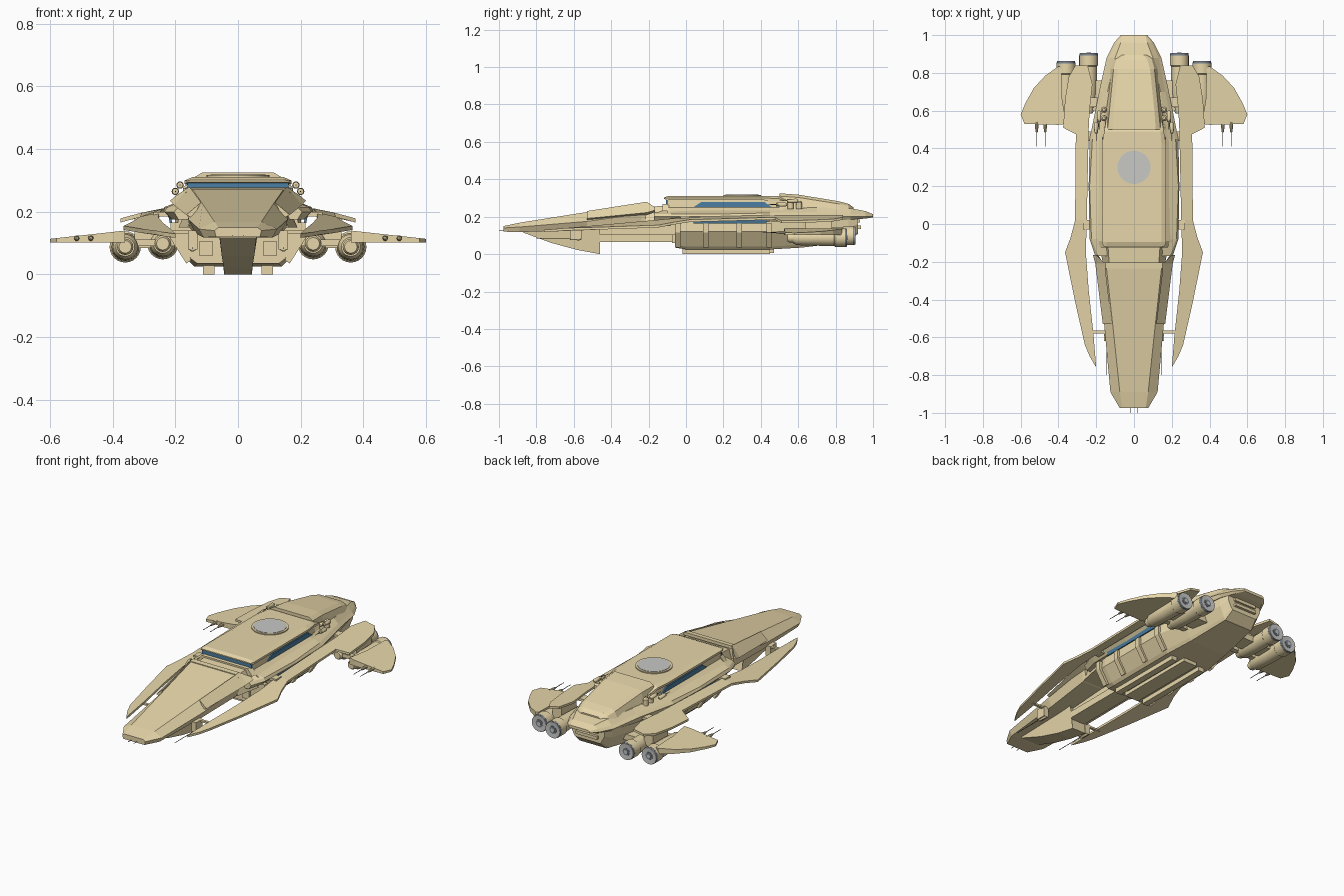
import bpy, bmesh, math
from mathutils import Vector


def material(name, rgb):
    m = bpy.data.materials.new(name)
    m.diffuse_color = (*rgb, 1)
    return m


TAN = material("tan hull", (0.84, 0.71, 0.42))
DARK = material("dark gunmetal", (0.09, 0.085, 0.075))
BLUE = material("window blue", (0.07, 0.21, 0.36))
GREY = material("light grey", (0.58, 0.58, 0.56))
STEEL = material("engine steel", (0.19, 0.23, 0.29))


def finish(name, bm, mat, mirror=False, smooth=False):
    bmesh.ops.remove_doubles(bm, verts=bm.verts, dist=1e-5)
    bmesh.ops.recalc_face_normals(bm, faces=bm.faces)
    me = bpy.data.meshes.new(name)
    bm.to_mesh(me)
    bm.free()
    me.materials.append(mat)
    ob = bpy.data.objects.new(name, me)
    bpy.context.collection.objects.link(ob)
    if mirror:
        ob.modifiers.new("mirror", "MIRROR").use_mirror_merge = False
    if smooth:
        bpy.context.view_layer.objects.active = ob
        ob.select_set(True)
        bpy.ops.object.shade_smooth_by_angle(angle=math.radians(35))
        ob.select_set(False)
    return ob


def skin(name, rings, mat, mirror=False, smooth=False, caps=True):
    """Join rings of 3D points into a closed skin."""
    bm = bmesh.new()
    vs = [[bm.verts.new(p) for p in r] for r in rings]
    n = len(vs[0])
    for a, b in zip(vs, vs[1:]):
        for i in range(n):
            j = (i + 1) % n
            bm.faces.new((a[i], a[j], b[j], b[i]))
    if caps:
        bm.faces.new(vs[0])
        bm.faces.new(vs[-1])
    return finish(name, bm, mat, mirror, smooth)


def hull(name, sections, mat=TAN):
    """Symmetric loft: each section is (y, [(half width, z) from top to bottom])."""
    return skin(name, [[(x, y, z) for x, z in s] + [(-x, y, z) for x, z in reversed(s)]
                       for y, s in sections], mat)


def slab(name, outline, top, bottom, mat=TAN):
    """Mirrored plan outline between two height rules."""
    return skin(name, [[(x, y, f(x, y)) for x, y in outline] for f in (bottom, top)], mat, True)


def box(name, x, y, z, mat=TAN, mirror=True):
    ring = lambda k: [(x[0], y[0], k), (x[1], y[0], k), (x[1], y[1], k), (x[0], y[1], k)]
    return skin(name, [ring(z[0]), ring(z[1])], mat, mirror)


def lathe(name, x, z, profile, mat=TAN, n=24):
    """Mirrored round part along y from (y, radius) pairs."""
    return skin(name, [[(x + r * math.cos(2 * math.pi * i / n), y,
                         z + r * math.sin(2 * math.pi * i / n)) for i in range(n)]
                       for y, r in profile], mat, True, True)


def plate(name, corners, thick, mat):
    """Thin mirrored plate standing off a face."""
    c = [Vector(p) for p in corners]
    nrm = (c[1] - c[0]).cross(c[2] - c[0]).normalized()
    return skin(name, [[p - nrm * thick for p in c], [p + nrm * thick for p in c]], mat, True)


# Upper hull and tail
hull("upper_hull", [
    (-0.17, [(0.13, 0.225), (0.19, 0.215), (0.205, 0.2), (0.19, 0.175)]),
    (-0.08, [(0.165, 0.24), (0.225, 0.215), (0.235, 0.2), (0.21, 0.175)]),
    (0.2, [(0.17, 0.24), (0.235, 0.215), (0.24, 0.2), (0.215, 0.175)]),
    (0.45, [(0.17, 0.24), (0.22, 0.22), (0.235, 0.205), (0.21, 0.175)]),
    (0.7, [(0.14, 0.25), (0.165, 0.225), (0.185, 0.21), (0.17, 0.175)]),
    (0.88, [(0.10, 0.245), (0.13, 0.215), (0.145, 0.2), (0.13, 0.185)]),
    (0.96, [(0.07, 0.23), (0.095, 0.215), (0.105, 0.2), (0.09, 0.19)]),
    (1.0, [(0.06, 0.213), (0.065, 0.21), (0.07, 0.2), (0.06, 0.197)])])

# Cabin walls under an overhanging roof
wall = [(0.158, 0.292), (0.162, 0.25), (0.205, 0.22)]
hull("cabin_walls", [(-0.098, wall), (0.44, wall),
                     (0.50, [(0.15, 0.288), (0.155, 0.25), (0.19, 0.22)]),
                     (0.62, [(0.12, 0.265), (0.15, 0.25), (0.175, 0.22)])])
hull("cabin_roof", [
    (-0.118, [(0.145, 0.302), (0.162, 0.299), (0.162, 0.295)]),
    (-0.095, [(0.145, 0.311), (0.17, 0.300), (0.17, 0.288)]),
    (0.42, [(0.145, 0.311), (0.17, 0.300), (0.17, 0.288)]),
    (0.49, [(0.14, 0.311), (0.158, 0.297), (0.158, 0.285)]),
    (0.56, [(0.12, 0.283), (0.145, 0.277), (0.15, 0.265)])])
hull("cabin_front_sill", [(-0.125, [(0.15, 0.268), (0.18, 0.23)]),
                          (-0.09, [(0.155, 0.27), (0.19, 0.23)])])
hull("rear_fairing", [
    (0.50, [(0.115, 0.325), (0.14, 0.31), (0.15, 0.25)]),
    (0.60, [(0.108, 0.318), (0.13, 0.303), (0.145, 0.25)]),
    (0.82, [(0.085, 0.282), (0.108, 0.268), (0.125, 0.235)]),
    (0.87, [(0.07, 0.268), (0.095, 0.258), (0.11, 0.235)]),
    (0.895, [(0.05, 0.25), (0.06, 0.245), (0.08, 0.235)])])

# Windscreen and side windows, shaded by the roof edge
hull("windscreen", [(-0.106, [(0.16, 0.297), (0.164, 0.265)]),
                    (-0.097, [(0.16, 0.297), (0.164, 0.265)])], BLUE)
plate("upper_window", [(0.163, 0.04, 0.251), (0.163, 0.08, 0.278),
                       (0.163, 0.42, 0.278), (0.163, 0.46, 0.251)], 0.004, BLUE)

# Roof disc
for nm, r, z0, z1, mat in (("roof_ring", 0.1, 0.305, 0.317, TAN),
                           ("roof_disc", 0.088, 0.31, 0.319, GREY)):
    skin(nm, [[(r * math.cos(i * math.pi / 20), 0.3 + r * math.sin(i * math.pi / 20), z)
               for i in range(40)] for z in (z0, z1)], mat)

# Nose wedge, neck and cheek panels
hull("nose", [
    (-0.975, [(0.062, 0.15), (0.075, 0.14), (0.07, 0.12)]),
    (-0.89, [(0.075, 0.168), (0.125, 0.145), (0.11, 0.118)]),
    (-0.53, [(0.113, 0.225), (0.158, 0.175), (0.135, 0.13)]),
    (-0.24, [(0.145, 0.271), (0.165, 0.215), (0.155, 0.15)]),
    (-0.215, [(0.148, 0.274), (0.165, 0.215), (0.155, 0.16)])])
hull("nose_rear_lip", [(-0.235, [(0.15, 0.276), (0.168, 0.26)]),
                       (-0.205, [(0.15, 0.278), (0.168, 0.26)])])
hull("neck", [(-0.23, [(0.13, 0.25), (0.16, 0.15)]), (-0.08, [(0.14, 0.262), (0.19, 0.15)])])
skin("cheek_panel", [[(0.118, -0.53, 0.23), (0.165, -0.53, 0.19), (0.145, -0.53, 0.18)],
                     [(0.155, -0.21, 0.28), (0.205, -0.21, 0.222), (0.16, -0.21, 0.21)],
                     [(0.20, -0.165, 0.25), (0.217, -0.165, 0.235), (0.19, -0.165, 0.225)]],
     TAN, True)

# Chin fin and keel beam
hull("chin_fin", [(-0.87, [(0.062, 0.125), (0.058, 0.115)]),
                  (-0.72, [(0.062, 0.14), (0.052, 0.06)]),
                  (-0.58, [(0.06, 0.14), (0.046, 0.022)]),
                  (-0.46, [(0.06, 0.14), (0.044, 0.0)]),
                  (-0.475, [(0.06, 0.14), (0.05, 0.06)])])
box("keel_beam", (-0.05, 0.05), (-0.62, 0.0), (0.065, 0.105), TAN, False)
box("keel_web", (-0.03, 0.03), (-0.62, 0.0), (0.10, 0.16), TAN, False)

# Lower hull with ribs, window and skids
hull("lower_hull", [
    (-0.06, [(0.19, 0.18), (0.195, 0.12), (0.15, 0.05), (0.13, 0.035)]),
    (0.0, [(0.2, 0.18), (0.205, 0.12), (0.155, 0.04), (0.14, 0.025)]),
    (0.45, [(0.2, 0.18), (0.205, 0.12), (0.155, 0.04), (0.14, 0.025)]),
    (0.62, [(0.17, 0.19), (0.17, 0.12), (0.13, 0.05), (0.12, 0.035)]),
    (0.87, [(0.13, 0.195), (0.125, 0.14), (0.10, 0.08), (0.09, 0.065)]),
    (0.92, [(0.11, 0.195), (0.11, 0.16), (0.09, 0.12), (0.08, 0.11)])])
for i, y in enumerate((-0.06, 0.09, 0.27, 0.43)):
    skin("hull_rib_%d" % i, [[(0.19, k, 0.165), (0.216, k, 0.165), (0.216, k, 0.115),
                              (0.165, k, 0.035), (0.15, k, 0.045)] for k in (y, y + 0.03)], TAN, True)
plate("lower_window", [(0.214, 0.04, 0.165), (0.219, 0.04, 0.19),
                       (0.219, 0.43, 0.19), (0.214, 0.43, 0.165)], 0.004, BLUE)
box("skid", (0.075, 0.112), (-0.02, 0.45), (0.0, 0.04))
box("belly_keel", (-0.045, 0.045), (-0.02, 0.47), (0.005, 0.04), TAN, False)
box("front_block", (0.08, 0.125), (-0.075, 0.0), (0.06, 0.105))
for i, z in enumerate((0.135, 0.168)):
    box("tail_vent_%d" % i, (-0.07, 0.07), (0.89, 0.935 - i * 0.005), (z, z + 0.018), TAN, False)


# Long side blades, drooping outward and rising to the rear
def blade_z(x, y):
    t = min(max((y + 0.75) / 0.9, 0), 1)
    return 0.13 + 0.08 * t - 0.27 * max(x - 0.26, 0)


slab("blade_front", [(0.2, -0.76), (0.235, -0.70), (0.26, -0.64), (0.31, -0.42), (0.365, -0.15),
                     (0.335, -0.07), (0.312, 0.02), (0.25, 0.02), (0.255, -0.15), (0.24, -0.35),
                     (0.215, -0.58)], blade_z, lambda x, y: blade_z(x, y) - 0.013)
slab("blade_rear", [(0.25, 0.02), (0.312, 0.02), (0.308, 0.475), (0.375, 0.51), (0.365, 0.66),
                    (0.345, 0.78), (0.31, 0.84), (0.245, 0.84), (0.22, 0.74), (0.235, 0.6),
                    (0.24, 0.5)], blade_z, lambda x, y: blade_z(x, y) - 0.013)
box("blade_mount_front", (0.12, 0.235), (-0.58, -0.565), (0.13, 0.14))
for i, y in enumerate((-0.03, 0.44, 0.62)):
    box("blade_mount_%d" % i, (0.17, 0.27), (y, y + 0.05), (0.185, 0.2))

# Outer wings with guns
slab("wing", [(0.36, 0.53), (0.4, 0.525), (0.58, 0.53), (0.6, 0.58), (0.575, 0.64), (0.53, 0.72),
              (0.47, 0.785), (0.40, 0.835), (0.385, 0.83), (0.38, 0.66)],
     lambda x, y: 0.14 - (x - 0.36) * 0.11, lambda x, y: 0.102)
for i, x in enumerate((0.47, 0.515)):
    lathe("wing_gun_%d" % i, x, 0.116, [(0.41, 0.0015), (0.49, 0.002)], DARK, 8)
    lathe("wing_gun_base_%d" % i, x, 0.116, [(0.485, 0.005), (0.51, 0.009), (0.54, 0.009)], TAN, 10)

# Twin engines on each side, with pale nozzles
for i, (x, z, y1) in enumerate(((0.24, 0.098, 0.905), (0.36, 0.088, 0.862))):
    y0 = y1 - 0.29
    lathe("engine_%d" % i, x, z, [(y0, 0.03), (y0 + 0.02, 0.04), (y0 + 0.125, 0.043),
                                  (y1 - 0.07, 0.045), (y1 - 0.065, 0.05), (y1 - 0.012, 0.05)])
    lathe("nozzle_band_%d" % i, x, z, [(y1 - 0.014, 0.0495), (y1 - 0.003, 0.0485)], STEEL)
    lathe("nozzle_rim_%d" % i, x, z, [(y1 - 0.005, 0.048), (y1, 0.047), (y1, 0.041),
                                      (y1 - 0.0025, 0.024)], GREY)
    lathe("nozzle_throat_%d" % i, x, z, [(y1 - 0.01, 0.024), (y1 - 0.001, 0.022)], STEEL)
    lathe("nozzle_core_%d" % i, x, z, [(y1 - 0.01, 0.015), (y1 + 0.002, 0.012)], GREY)
    lathe("engine_intake_%d" % i, x, z, [(y0 - 0.03, 0.02), (y0 - 0.02, 0.026), (y0 + 0.01, 0.026)],
          TAN, 16)
box("engine_pylon", (0.12, 0.40), (0.66, 0.76), (0.085, 0.12))
box("engine_spar", (0.15, 0.39), (0.60, 0.63), (0.09, 0.112))
box("pylon_riser", (0.27, 0.33), (0.64, 0.78), (0.10, 0.185))

# Small side guns and roof domes
for i, (x, y, z) in enumerate(((0.145, -0.60, 0.085), (0.2, 0.50, 0.265), (0.185, 0.56, 0.285))):
    lathe("small_gun_%d" % i, x, z, [(y - 0.02, 0.006), (y - 0.019, 0.01), (y + 0.03, 0.012),
                                     (y + 0.04, 0.006)], TAN, 10)
    lathe("small_gun_barrel_%d" % i, x, z, [(y - (0.2 if i == 0 else 0.06), 0.0015),
                                            (y, 0.002)], DARK, 8)
box("chin_gun_mount", (0.13, 0.16), (-0.62, -0.56), (0.08, 0.14))
for i, y in enumerate((0.56, 0.605)):
    skin("side_dome_%d" % i, [[(0.16 + r * math.cos(a * math.pi / 6), y + r * math.sin(a * math.pi / 6), z)
                               for a in range(12)] for r, z in ((0.016, 0.24), (0.016, 0.275), (0.008, 0.285))],
         TAN, True, True)
# Nose tip probes
lathe("nose_probe", 0.018, 0.125, [(-1.0, 0.0015), (-0.85, 0.002)], DARK, 8)
